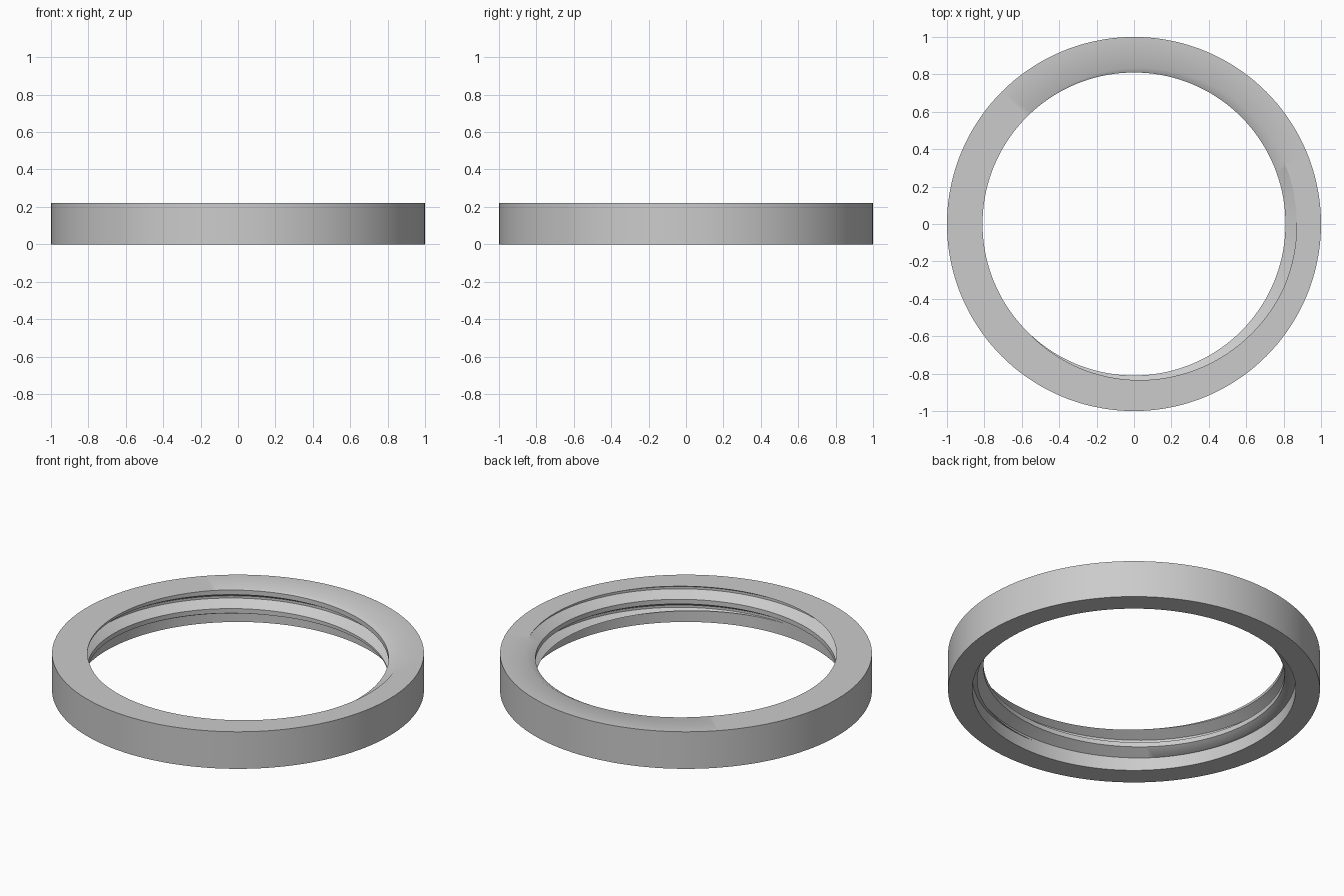
import bpy
import bmesh
import math

cube = bpy.data.objects.get("Cube")
if cube:
    bpy.data.objects.remove(cube, do_unlink=True)

OUTER, MINOR, MAJOR = 1.0, 0.81, 0.87
HEIGHT, BORE, PITCH = 0.22, 0.075, 0.11
SEGMENTS = 144


def thread_radius(offset):
    """Radius at a height offset from a groove centre."""
    d = abs((offset / PITCH + 0.5) % 1 - 0.5)
    t = min(max((d - 1 / 16) / (5 / 16), 0), 1)
    return MAJOR + (MINOR - MAJOR) * t


def section(angle):
    """Closed ring section (radius, height) at one angle."""
    centre = HEIGHT + PITCH * angle / math.tau
    points = []
    for turn in range(-4, 2):
        for step in (-3 / 8, -1 / 16, 1 / 16, 3 / 8):
            z = min(max(centre + (turn + step) * PITCH, BORE), HEIGHT)
            points.append((thread_radius(z - centre), z))
    return points + [(OUTER, HEIGHT), (OUTER, 0), (MAJOR, 0), (MAJOR, BORE)]


# Threaded ring: sweep the section once round, thread rising one pitch
bm = bmesh.new()
columns = []
for i in range(SEGMENTS + 1):
    a = math.tau * i / SEGMENTS
    columns.append([bm.verts.new((r * math.cos(a), r * math.sin(a), z))
                    for r, z in section(a)])
for left, right in zip(columns, columns[1:]):
    for k in range(len(left)):
        bm.faces.new((left[k - 1], right[k - 1], right[k], left[k]))
bmesh.ops.remove_doubles(bm, verts=bm.verts[:], dist=0.00005)
bmesh.ops.dissolve_degenerate(bm, edges=bm.edges[:], dist=0.00005)
bmesh.ops.recalc_face_normals(bm, faces=bm.faces[:])

mesh = bpy.data.meshes.new("threaded_ring")
bm.to_mesh(mesh)
bm.free()
ring = bpy.data.objects.new("threaded_ring", mesh)
bpy.context.collection.objects.link(ring)

# Plain grey metal
grey = bpy.data.materials.new("light_grey")
grey.use_nodes = True
colour = (0.6, 0.6, 0.6, 1)
grey.diffuse_color = colour
grey.node_tree.nodes["Principled BSDF"].inputs["Base Color"].default_value = colour
mesh.materials.append(grey)

bpy.ops.object.select_all(action="DESELECT")
ring.select_set(True)
bpy.context.view_layer.objects.active = ring
bpy.ops.object.shade_smooth_by_angle(angle=math.radians(35))
